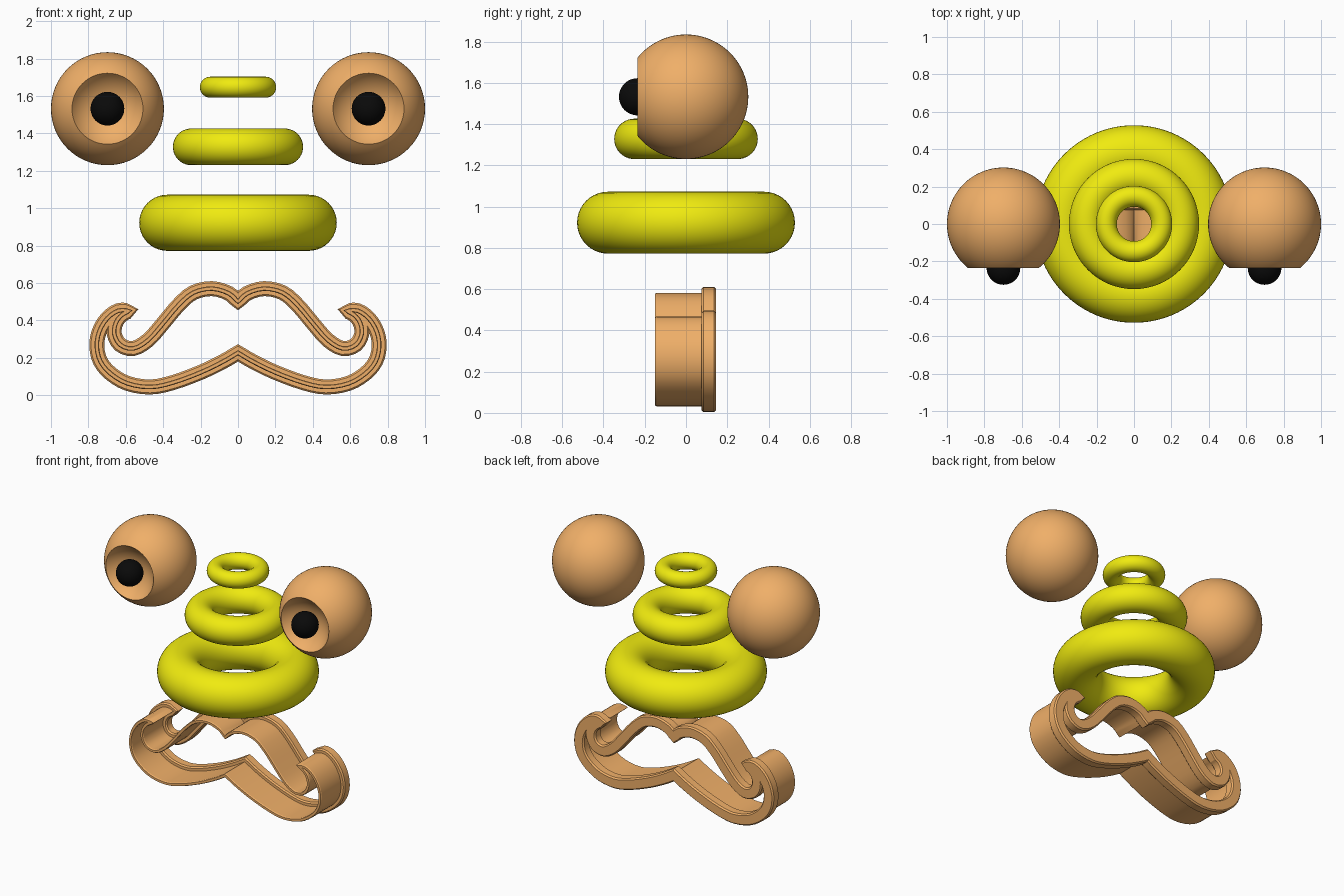
import bpy, bmesh, math
from mathutils import Vector

if "Cube" in bpy.data.objects:
    bpy.data.objects.remove(bpy.data.objects["Cube"])


def material(name, rgb):
    m = bpy.data.materials.new(name)
    m.diffuse_color = (*rgb, 1)
    m.use_nodes = True
    m.node_tree.nodes["Principled BSDF"].inputs["Base Color"].default_value = m.diffuse_color
    return m


TAN = material("tan", (0.87, 0.43, 0.14))
YELLOW = material("yellow", (0.87, 0.83, 0.005))
BLACK = material("black", (0.003, 0.003, 0.003))


def finish(obj, name, mat, angle=40):
    obj.name = name
    obj.data.materials.append(mat)
    bpy.ops.object.select_all(action='DESELECT')
    obj.select_set(True)
    bpy.context.view_layer.objects.active = obj
    bpy.ops.object.shade_smooth_by_angle(angle=math.radians(angle))


def skin_loops(loops, closed):
    """Mesh object from a sequence of equal closed loops."""
    bm = bmesh.new()
    rows = [[bm.verts.new(p) for p in loop] for loop in loops]
    n = len(rows[0])
    for i in range(len(rows) if closed else len(rows) - 1):
        a, b = rows[i], rows[(i + 1) % len(rows)]
        for j in range(n):
            k = (j + 1) % n
            bm.faces.new((a[j], a[k], b[k], b[j]))
    bmesh.ops.remove_doubles(bm, verts=bm.verts, dist=1e-5)
    bmesh.ops.recalc_face_normals(bm, faces=bm.faces)
    mesh = bpy.data.meshes.new("mesh")
    bm.to_mesh(mesh)
    bm.free()
    obj = bpy.data.objects.new("part", mesh)
    bpy.context.collection.objects.link(obj)
    return obj


# Stacked rings
for name, major, minor, z in (("large_ring", 0.378, 0.15, 0.922),
                              ("middle_ring", 0.25, 0.098, 1.328),
                              ("small_ring", 0.148, 0.056, 1.647)):
    bpy.ops.mesh.primitive_torus_add(location=(0, 0, z), major_radius=major, minor_radius=minor,
                                     major_segments=96, minor_segments=40)
    finish(bpy.context.object, name, YELLOW)

# Eyeballs turned about the y axis, with a hollow dish in the front
R, CUT, DEPTH = 0.302, 0.235, 0.10
rim = math.sqrt(R * R - CUT * CUT)
dish_r = (rim * rim + DEPTH * DEPTH) / (2 * DEPTH)
end = math.acos(-CUT / R)
profile = [(R * math.sin(end * i / 36), R * math.cos(end * i / 36)) for i in range(37)]
sweep = math.asin(rim / dish_r)
for i in range(1, 13):
    t = sweep * (1 - i / 12)
    profile.append((dish_r * math.sin(t), -CUT + DEPTH - dish_r + dish_r * math.cos(t)))
# mirror the dish arc so that it sinks inwards
for side, sx in (("left", -0.698), ("right", 0.698)):
    loops = [[(sx + r * math.cos(2 * math.pi * j / 64), y, 1.532 + r * math.sin(2 * math.pi * j / 64))
              for j in range(64)] for r, y in profile]
    finish(skin_loops(loops, False), side + "_eyeball", TAN)
    bpy.ops.mesh.primitive_uv_sphere_add(segments=48, ring_count=24, radius=0.09,
                                         location=(sx, -CUT, 1.532))
    finish(bpy.context.object, side + "_pupil", BLACK)

# Moustache cutter: half centre line in (x, z), as two smooth runs between sharp corners
upper = [(0, .50), (.05, .545), (.14, .57), (.24, .548), (.32, .48), (.40, .385), (.48, .295),
         (.56, .25), (.63, .27), (.662, .33), (.652, .39), (.62, .43), (.578, .452)]
lower = [(.578, .452), (.64, .452), (.70, .41), (.742, .34), (.755, .26), (.735, .18), (.68, .115),
         (.59, .063), (.47, .044), (.35, .067), (.2, .122), (.08, .18), (0, .227)]


def smooth(points, steps=3):
    p = [Vector(q) for q in points]
    p = [2 * p[0] - p[1]] + p + [2 * p[-1] - p[-2]]
    out = []
    for i in range(1, len(p) - 2):
        for s in range(steps):
            t = s / steps
            a, b, c, d = p[i - 1:i + 3]
            out.append(0.5 * (2 * b + (c - a) * t + (2 * a - 5 * b + 4 * c - d) * t * t
                              + (3 * b - a - 3 * c + d) * t ** 3))
    return out


half = smooth(upper) + smooth(lower) + [Vector(lower[-1])]
path = half + [Vector((-v.x, v.y)) for v in reversed(half[1:-1])]

# Cross-section: thin wall with a chamfered wide flange at the back, (offset, y)
section = [(.008, -.15), (.012, -.142), (.012, .075), (.031, .075), (.04, .084), (.04, .136), (.031, .146)]
section += [(-o, y) for o, y in reversed(section)]
loops = []
for i, p in enumerate(path):
    d1 = (p - path[i - 1]).normalized()
    d2 = (path[(i + 1) % len(path)] - p).normalized()
    n1, n2 = Vector((-d1.y, d1.x)), Vector((-d2.y, d2.x))
    n = (n1 + n2).normalized()
    n *= min(1.15, 1 / max(n.dot(n1), 0.3))
    loops.append([(p.x + n.x * o, y, p.y + n.y * o) for o, y in section])
finish(skin_loops(loops, True), "moustache_cutter", TAN, 25)
